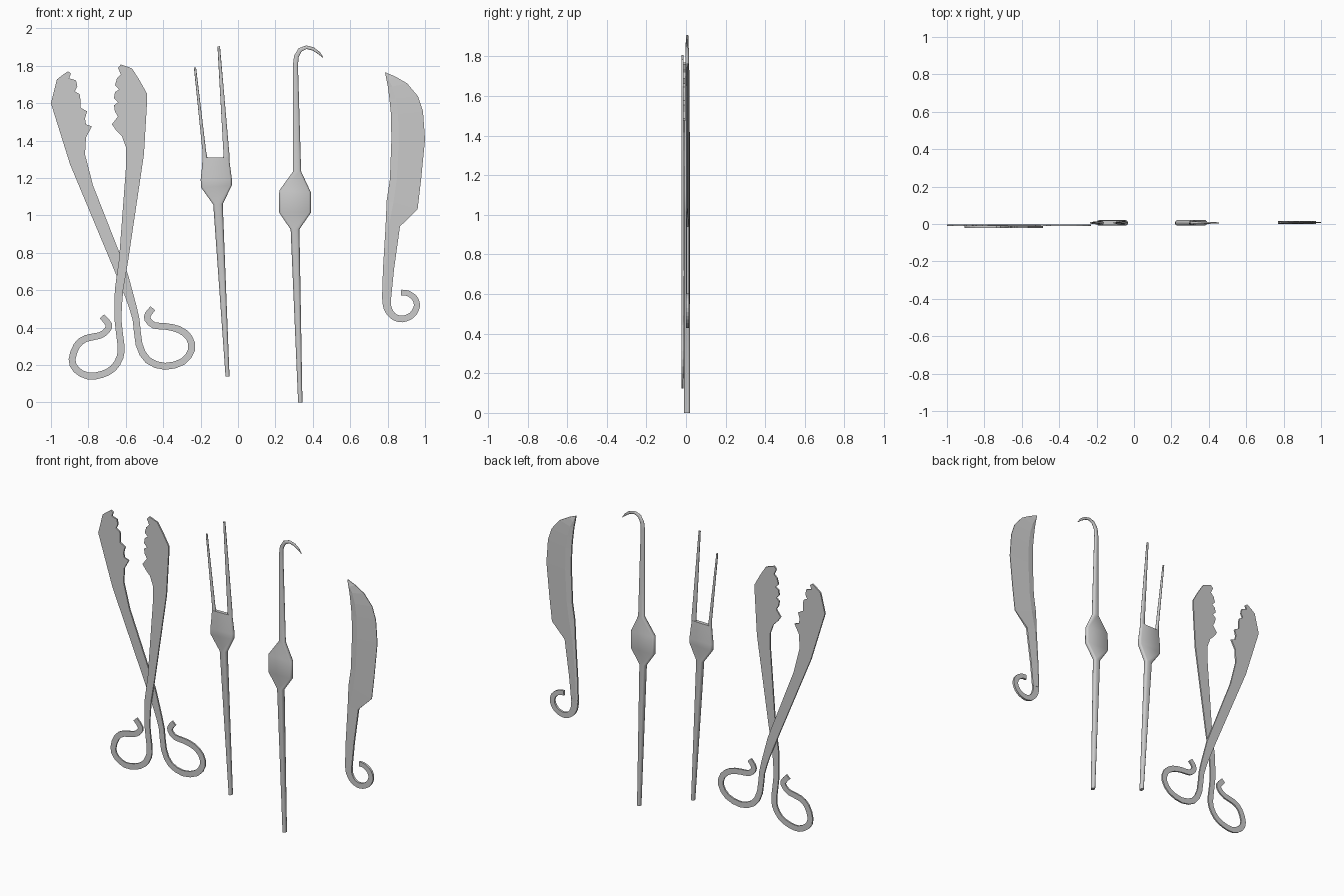
import bpy, bmesh, math
from mathutils import Vector


def finish(name, bm, smooth=False):
    bmesh.ops.recalc_face_normals(bm, faces=bm.faces)
    me = bpy.data.meshes.new(name)
    bm.to_mesh(me)
    bm.free()
    ob = bpy.data.objects.new(name, me)
    bpy.context.collection.objects.link(ob)
    if smooth:
        bpy.ops.object.select_all(action='DESELECT')
        ob.select_set(True)
        bpy.context.view_layer.objects.active = ob
        bpy.ops.object.shade_smooth_by_angle(angle=math.radians(35))
    return ob


def directions(pts):
    out = []
    for i in range(len(pts)):
        a, b = pts[max(i - 1, 0)], pts[min(i + 1, len(pts) - 1)]
        out.append((Vector(b[:2]) - Vector(a[:2])).normalized())
    return out


def smooth_path(pts, n=2):
    """Catmull-Rom through (x, z, width) points."""
    p = [Vector(q) for q in pts]
    p = [2 * p[0] - p[1]] + p + [2 * p[-1] - p[-2]]
    out = []
    for a, b, c, d in zip(p, p[1:], p[2:], p[3:]):
        for k in range(n):
            t = k / n
            out.append(0.5 * (2 * b + (c - a) * t + (2 * a - 5 * b + 4 * c - d) * t ** 2
                              + (3 * b - a - 3 * c + d) * t ** 3))
    return out + [p[-2]]


def ribbon(pts):
    """Closed outline of a path with varying width."""
    left, right = [], []
    for p, d in zip(pts, directions(pts)):
        n = Vector((-d.y, d.x)) * p[2] / 2
        left.append((p[0] + n.x, p[1] + n.y))
        right.append((p[0] - n.x, p[1] - n.y))
    return left + right[::-1]


def plate(name, outline, y0, y1):
    bm = bmesh.new()
    f = bm.faces.new([bm.verts.new((x, y0, z)) for x, z in outline])
    ext = bmesh.ops.extrude_face_region(bm, geom=[f])
    verts = [g for g in ext['geom'] if isinstance(g, bmesh.types.BMVert)]
    bmesh.ops.translate(bm, vec=(0, y1 - y0, 0), verts=verts)
    if len(bm.faces) == len(outline) + 1:
        bm.faces.new([v for v in bm.verts if abs(v.co.y - y0) < 1e-6])
    return finish(name, bm)


def skin(name, rings, smooth):
    bm = bmesh.new()
    vs = [[bm.verts.new(c) for c in r] for r in rings]
    n = len(vs[0])
    for a, b in zip(vs, vs[1:]):
        for i in range(n):
            bm.faces.new((a[i], a[(i + 1) % n], b[(i + 1) % n], b[i]))
    bm.faces.new(vs[0])
    bm.faces.new(vs[-1])
    return finish(name, bm, smooth)


def rod(name, rows, y=0.006, sides=12):
    """Loft rounded sections; rows are (x, z, half width, half depth)."""
    rings = []
    for (x, z, hw, hd), d in zip(rows, directions(rows)):
        ring = []
        rx, off = min(hw, hd), max(hw - hd, 0)
        for k in range(sides):
            a = 2 * math.pi * (k + 0.5) / sides
            u = rx * math.cos(a) + math.copysign(off, math.cos(a))
            ring.append((x + d.y * u, y + hd * math.sin(a), z - d.x * u))
        rings.append(ring)
    return skin(name, rings, True)


# Tongs: two crossing toothed arms with curled finger loops
arm_a = [(-.652, .684), (-.898, 1.273), (-1, 1.599), (-.968, 1.727), (-.94, 1.749),
         (-.909, 1.77), (-.893, 1.759), (-.903, 1.733), (-.866, 1.722), (-.859, 1.69),
         (-.872, 1.663), (-.845, 1.647), (-.843, 1.62), (-.843, 1.577), (-.807, 1.556),
         (-.818, 1.519), (-.813, 1.487), (-.781, 1.476), (-.813, 1.417), (-.818, 1.326),
         (-.775, 1.16), (-.588, .684)]
loop_a = [(-.578, .561, .045), (-.545, .444, .037), (-.529, .31, .037), (-.481, .225, .037),
          (-.39, .193, .037), (-.294, .219, .037), (-.248, .283, .037), (-.262, .348, .037),
          (-.316, .39, .037), (-.385, .406, .035), (-.449, .412, .035), (-.483, .444, .035),
          (-.481, .471, .035), (-.455, .503, .033)]
arm_b = [(-.636, .765), (-.599, 1.257), (-.599, 1.364), (-.62, 1.422), (-.652, 1.455),
         (-.674, 1.487), (-.642, 1.529), (-.658, 1.556), (-.663, 1.588), (-.642, 1.604),
         (-.663, 1.626), (-.658, 1.658), (-.636, 1.674), (-.658, 1.695), (-.647, 1.733),
         (-.626, 1.754), (-.642, 1.789), (-.626, 1.807), (-.567, 1.786), (-.529, 1.727),
         (-.487, 1.652), (-.487, 1.594), (-.503, 1.326), (-.588, .754)]
loop_b = [(-.636, .604, .045), (-.642, .444, .037), (-.626, .31, .037), (-.631, .241, .037),
          (-.668, .182, .037), (-.727, .15, .037), (-.802, .141, .037), (-.866, .176, .037),
          (-.887, .23, .037), (-.861, .305, .037), (-.813, .342, .037), (-.738, .358, .035),
          (-.701, .385, .035), (-.691, .417, .035), (-.727, .46, .033)]
plate("tongs_back_arm", arm_a + ribbon(smooth_path(loop_a)), -.012, -.002)
plate("tongs_front_arm", arm_b + ribbon(smooth_path(loop_b)), -.0215, -.012)

# Fork: handle with flat body, then two tines
rod("fork_handle", [(-.056, .139, .011, .0155), (-.107, 1.06, .026, .0155),
                    (-.115, 1.155, .083, .0155), (-.116, 1.192, .084, .0155),
                    (-.118, 1.31, .07, .012)])
rod("fork_left_tine", [(-.174, 1.27, .018, .011), (-.18, 1.34, .010, .010),
                       (-.23, 1.791, .006, .005)])
rod("fork_right_tine", [(-.064, 1.27, .019, .011), (-.062, 1.33, .016, .010),
                        (-.103, 1.904, .007, .005)])

# Hook: handle, flat grip and curled tip
rod("hook", [(.333, 0, .012, .0155), (.305, .925, .024, .0155), (.305, 1.016, .086, .0155),
             (.305, 1.128, .085, .0155), (.316, 1.235, .022, .0155), (.307, 1.8, .014, .009),
             (.312, 1.85, .013, .008), (.332, 1.885, .012, .007), (.366, 1.899, .010, .006),
             (.402, 1.89, .009, .005), (.433, 1.868, .007, .004), (.454, 1.845, .002, .002)])

# Knife: ridged blade given as left and right edge points, then a curled tail
edges = [(.786, 1.765, .79, 1.764), (.795, 1.72, .84, 1.743), (.802, 1.684, .904, 1.706),
         (.81, 1.62, .963, 1.636), (.818, 1.54, .989, 1.556), (.82, 1.40, 1, 1.406),
         (.812, 1.19, .979, 1.193), (.795, 1.08, .96, 1.032), (.789, .94, .866, .941),
         (.775, .711, .834, .711), (.77, .551, .818, .551)]
rings = []
for i, (lx, lz, rx, rz) in enumerate(edges):
    blade = i < 8
    thick = ((0, .005), (.22, .009 if i else .005), (1, .002 if blade else .006))
    side = [(lx + (rx - lx) * t, h, lz + (rz - lz) * t) for t, h in thick]
    rings.append([(x, .008 - h, z) for x, h, z in side]
                 + [(x, .008 + h, z) for x, h, z in side[::-1]])
skin("knife_blade", rings, False)
tail = [(.794, .57, .046), (.799, .508, .043), (.829, .462, .037), (.877, .446, .035),
        (.93, .467, .034), (.956, .513, .033), (.945, .556, .032), (.909, .583, .03),
        (.872, .588, .03)]
plate("knife_tail", ribbon(smooth_path(tail, 3)), .001, .015)
